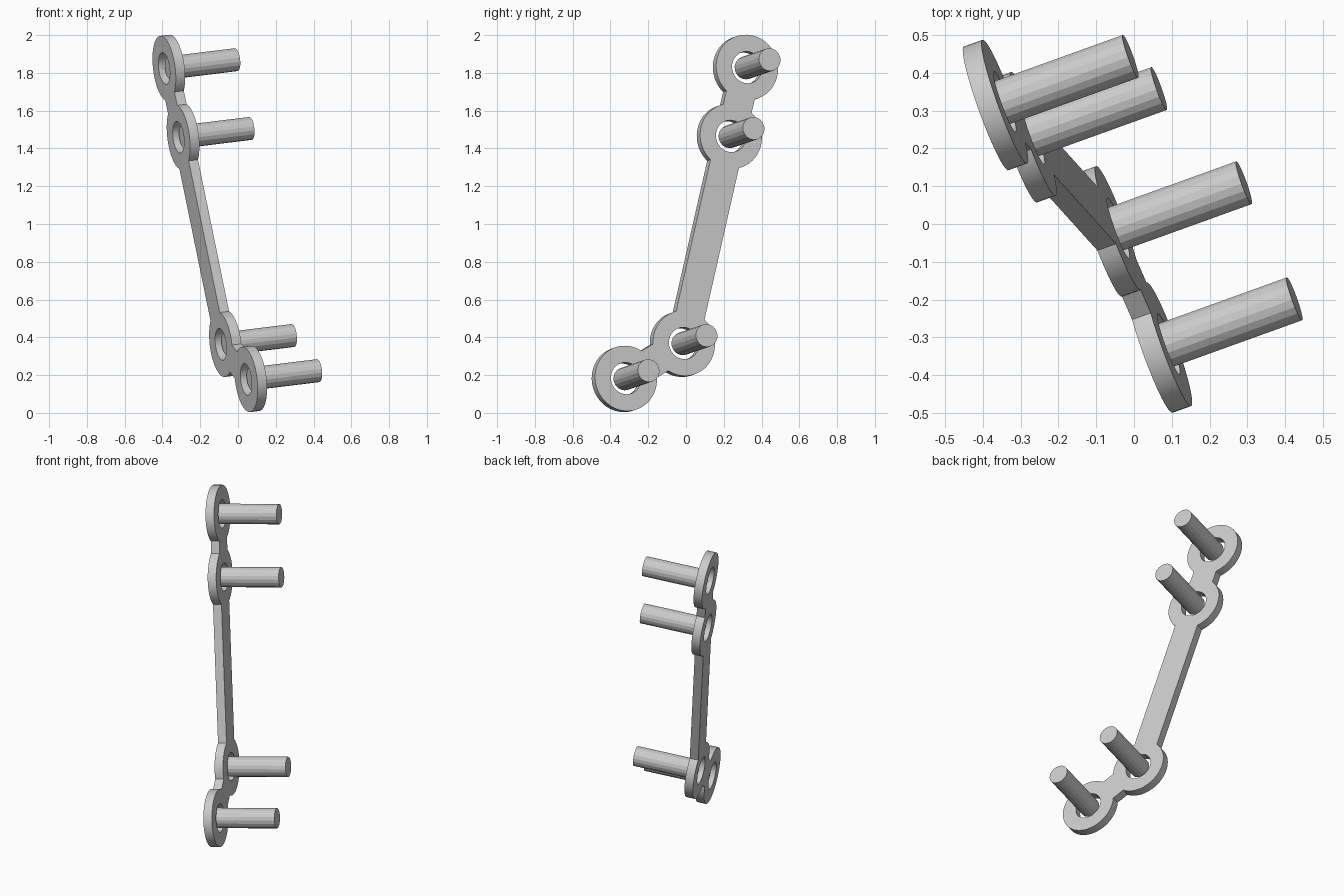
import bpy, bmesh
from math import asin, atan2, cos, sin, pi
from mathutils import Vector, Matrix

default = bpy.data.objects.get("Cube")
if default:
    bpy.data.objects.remove(default, do_unlink=True)

RING_R, HOLE_R, NECK_HALF, THICK = 0.174, 0.085, 0.082, 0.053
PIN_R, PIN_LEN = 0.061, 0.382

# Ring centres from the top of the plate to its foot
centres = [Vector(c) for c in ((-0.368, 0.314, 1.826), (-0.292, 0.229, 1.462),
                               (-0.065, -0.019, 0.366), (0.069, -0.326, 0.18))]

# Frame of the tilted plate: n is its normal and the pin direction
n = Vector((0.935, 0.337, 0.115)).normalized()
u = Vector((0, 0, 1)).cross(n).normalized()
v = n.cross(u)
origin = sum(centres, Vector()) / len(centres)
frame = Matrix.Translation(origin) @ Matrix((u, v, n)).transposed().to_4x4()
flat = [Vector(((c - origin).dot(u), (c - origin).dot(v))) for c in centres]


def arc(centre, radius, start, end, steps):
    """Counter-clockwise arc with both ends included."""
    angles = [start + (end - start) * i / steps for i in range(steps + 1)]
    return [centre + radius * Vector((cos(t), sin(t))) for t in angles]


def heading(a, b):
    return atan2(b.y - a.y, b.x - a.x)


def outline():
    """Walk down one side of the ring chain and back up the other."""
    last = len(flat) - 1
    walk = list(range(last + 1)) + list(range(last - 1, 0, -1))
    gap = asin(NECK_HALF / RING_R)
    points = []
    for k, i in enumerate(walk):
        came = flat[walk[k - 1]]
        goes = flat[walk[(k + 1) % len(walk)]]
        start = heading(flat[i], came) + gap
        end = heading(flat[i], goes) - gap
        while end <= start:
            end += 2 * pi
        steps = max(4, round((end - start) * 8))
        points += arc(flat[i], RING_R, start, end, steps)
    return points


# Plate: one outline with four round holes
curve = bpy.data.curves.new("plate", "CURVE")
curve.dimensions = "2D"
curve.fill_mode = "BOTH"
curve.extrude = THICK / 2
loops = [outline()] + [arc(c, HOLE_R, 0, 2 * pi, 32)[:-1] for c in flat]
for loop in loops:
    spline = curve.splines.new("POLY")
    spline.points.add(len(loop) - 1)
    for point, p in zip(spline.points, loop):
        point.co = (p.x, p.y, 0, 1)
    spline.use_cyclic_u = True
plate = bpy.data.objects.new("plate", curve)
bpy.context.collection.objects.link(plate)
plate.matrix_world = frame
bpy.ops.object.select_all(action="DESELECT")
plate.select_set(True)
bpy.context.view_layer.objects.active = plate
bpy.ops.object.convert(target="MESH")
plate = bpy.context.view_layer.objects.active

bm = bmesh.new()
bm.from_mesh(plate.data)
bmesh.ops.remove_doubles(bm, verts=bm.verts, dist=0.0001)
bmesh.ops.recalc_face_normals(bm, faces=bm.faces)
bm.to_mesh(plate.data)
bm.free()
bpy.ops.object.shade_smooth_by_angle()

# Pins: one per hole, starting inside the ring
for name, c in zip(("top", "upper", "lower", "bottom"), flat):
    mesh = bpy.data.meshes.new(name + "_pin")
    bm = bmesh.new()
    bmesh.ops.create_cone(bm, cap_ends=True, segments=18, radius1=PIN_R, radius2=PIN_R,
                          depth=PIN_LEN,
                          matrix=Matrix.Translation((c.x, c.y, PIN_LEN / 2)))
    bm.to_mesh(mesh)
    bm.free()
    pin = bpy.data.objects.new(name + "_pin", mesh)
    pin.matrix_world = frame
    bpy.context.collection.objects.link(pin)
